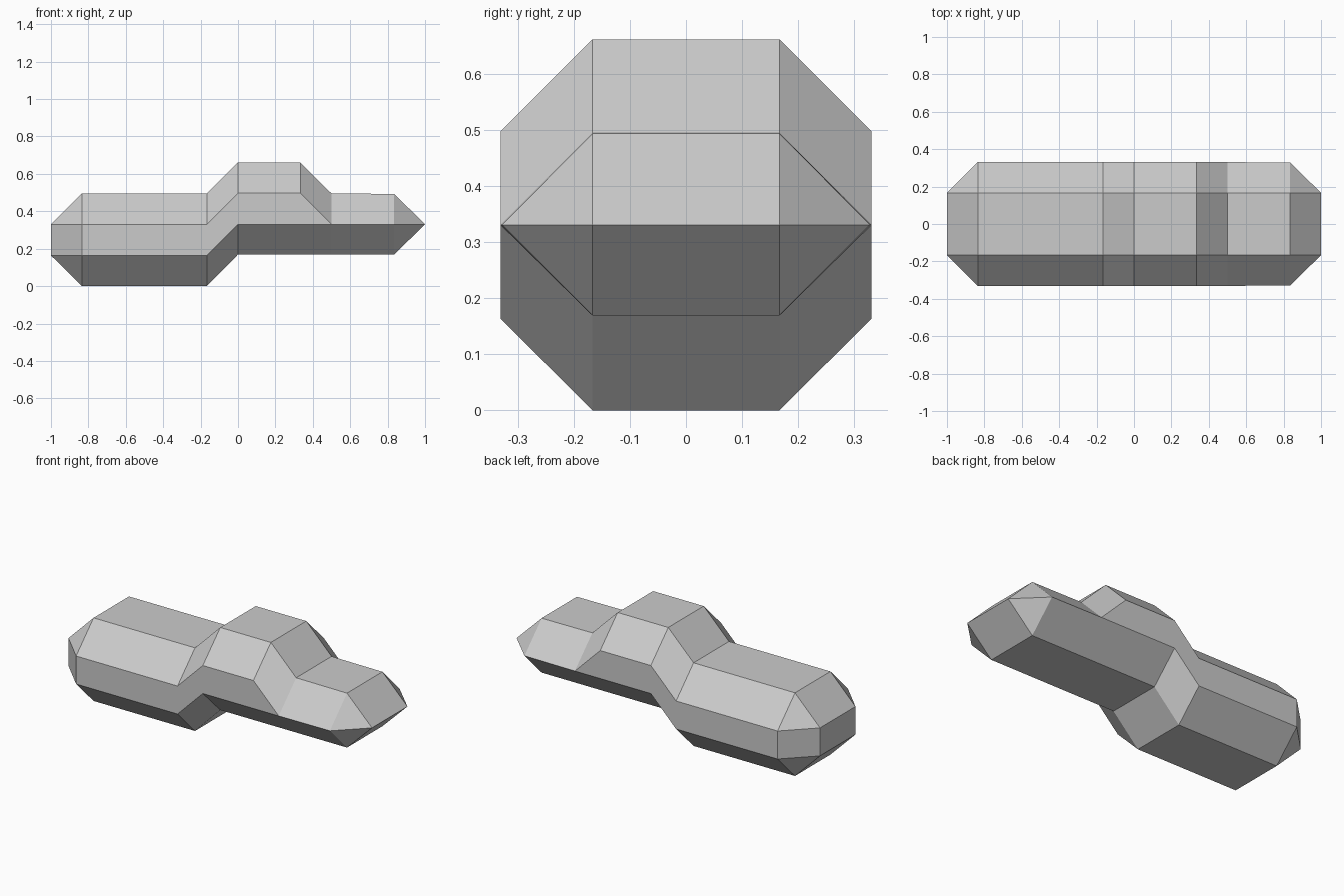
import bpy, bmesh

if "Cube" in bpy.data.objects:
    bpy.data.objects.remove(bpy.data.objects["Cube"])

S = 1 / 6    # chamfer size

# Stations along x: (x, bottom, waist low, waist high, top, half width, flat half width)
stations = [
    (-1.0, S, S, 2 * S, 2 * S, S, S),                    # left end face
    (-0.835, 0.003, S, 2 * S, 0.498, 0.331, S),          # thick left section
    (-S, 0.003, S, 2 * S, 0.498, 0.331, S),
    (0.0, 0.172, 2 * S, 3 * S, 0.664, 0.331, S),         # raised middle section
    (2 * S, 0.172, 2 * S, 3 * S, 0.664, 0.331, S),
    (3 * S, 0.172, 2 * S, 2 * S, 0.498, 0.331, S),       # thin right section
    (0.835, 0.172, 2 * S, 2 * S, 0.496, 0.328, S),
    (1.0, 2 * S, 2 * S, 2 * S, 2 * S, S, S),             # right end edge
]


def ring(bm, x, bottom, low, high, top, w, f):
    pts = [(-f, bottom), (f, bottom), (w, low), (w, high),
           (f, top), (-f, top), (-w, high), (-w, low)]
    return [bm.verts.new((x, y, z)) for y, z in pts]


# Chamfered stepped body, lofted through the stations
bm = bmesh.new()
rings = [ring(bm, *s) for s in stations]
for a, b in zip(rings, rings[1:]):
    for i in range(8):
        j = (i + 1) % 8
        bm.faces.new((a[i], a[j], b[j], b[i]))
bm.faces.new(rings[0])
bm.faces.new(rings[-1])

# Collapse the chamfers that close to an edge or point
bmesh.ops.remove_doubles(bm, verts=bm.verts, dist=0.001)
bmesh.ops.recalc_face_normals(bm, faces=bm.faces)
# A slight crown, so the lowest point touches the ground
lowest = min(v.co.z for v in bm.verts)
bmesh.ops.translate(bm, verts=bm.verts, vec=(0, 0, -lowest))

mesh = bpy.data.meshes.new("stepped_body")
bm.to_mesh(mesh)
bm.free()
body = bpy.data.objects.new("stepped_body", mesh)
bpy.context.collection.objects.link(body)
